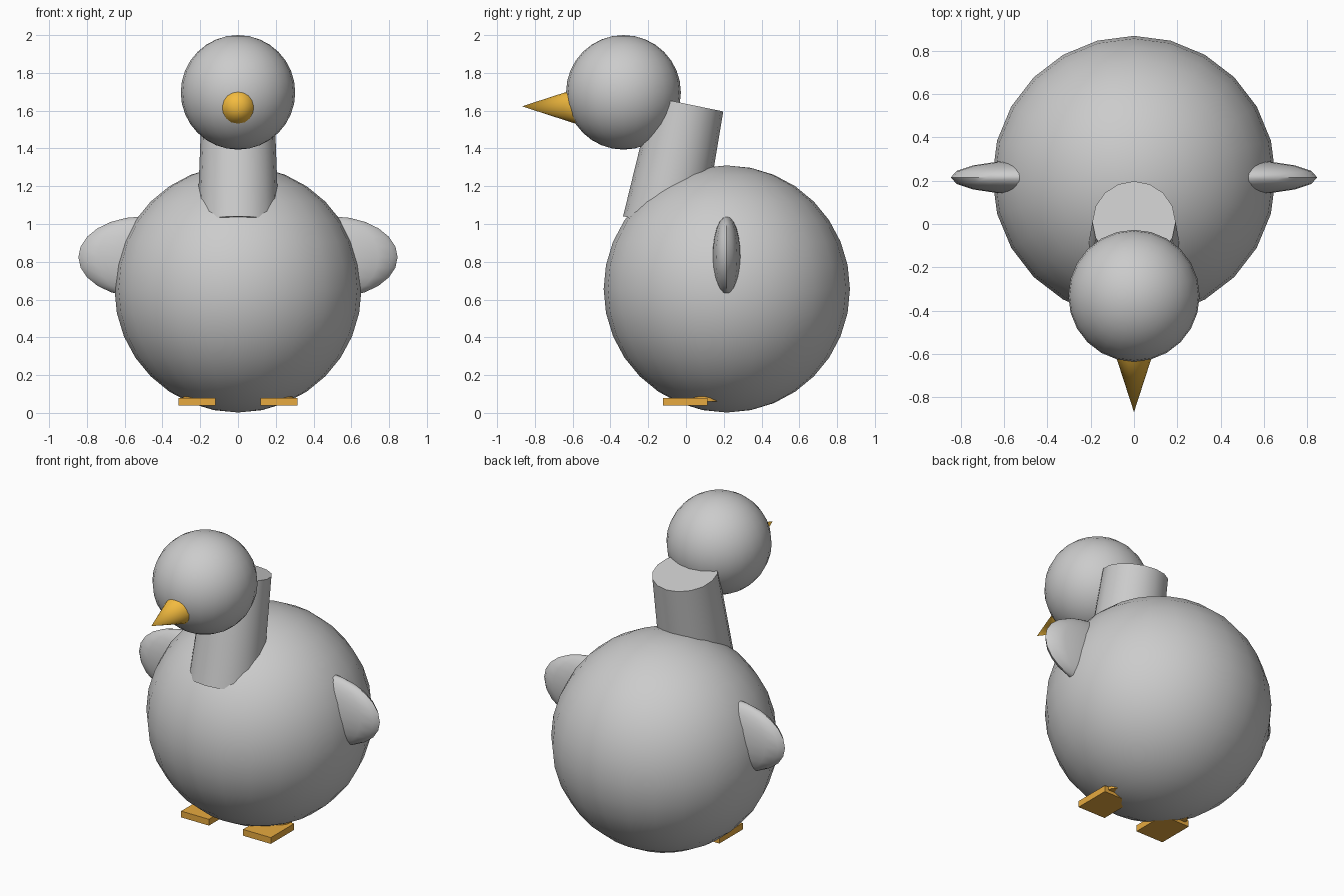
import bpy
from math import radians

if "Cube" in bpy.data.objects:
    bpy.data.objects.remove(bpy.data.objects["Cube"])


def material(name, color):
    mat = bpy.data.materials.new(name)
    mat.diffuse_color = color
    mat.use_nodes = True
    mat.node_tree.nodes["Principled BSDF"].inputs["Base Color"].default_value = mat.diffuse_color
    return mat


def finish(name, mat=None):
    obj = bpy.context.object
    obj.name = name
    bpy.ops.object.shade_smooth_by_angle(angle=radians(40))
    if mat:
        obj.data.materials.append(mat)
    return obj


def ball(name, loc, radii, segments=24, rings=16):
    bpy.ops.mesh.primitive_uv_sphere_add(segments=segments, ring_count=rings,
                                         radius=1, location=loc)
    bpy.context.object.scale = radii
    bpy.ops.object.transform_apply(location=False, rotation=False, scale=True)
    return finish(name)


def cone(name, loc, r1, r2, depth, tilt=0, mat=None):
    bpy.ops.mesh.primitive_cone_add(vertices=16, radius1=r1, radius2=r2, depth=depth,
                                    location=loc, rotation=(tilt, 0, 0))
    return finish(name, mat)


beak_color = material("beak_orange", (0.9, 0.5, 0.05, 1))
foot_color = material("foot_orange", (0.8, 0.4, 0.05, 1))

# Round body and head
ball("body", (0, 0.216, 0.656), (0.654, 0.652, 0.654))
ball("head", (0, -0.331, 1.697), (0.303, 0.304, 0.303))

# Tapered neck leaning back
cone("neck", (0, -0.056, 1.316), 0.216, 0.192, 0.65, radians(-11.6))

# Beak pointing forward
cone("beak", (0, -0.703, 1.623), 0.107, 0, 0.33, radians(90), beak_color)

# Wings, legs and feet on both sides
for side, s in (("left", -1), ("right", 1)):
    ball(side + "_wing", (s * 0.5, 0.215, 0.825), (0.345, 0.078, 0.215), 16, 12)
    cone(side + "_leg", (s * 0.217, 0.108, 0.17), 0.073, 0.073, 0.22, 0, foot_color)
    bpy.ops.mesh.primitive_cube_add(size=1, location=(s * 0.217, -0.003, 0.06))
    bpy.context.object.scale = (0.195, 0.235, 0.04)
    bpy.ops.object.transform_apply(location=False, rotation=False, scale=True)
    finish(side + "_foot", foot_color)
